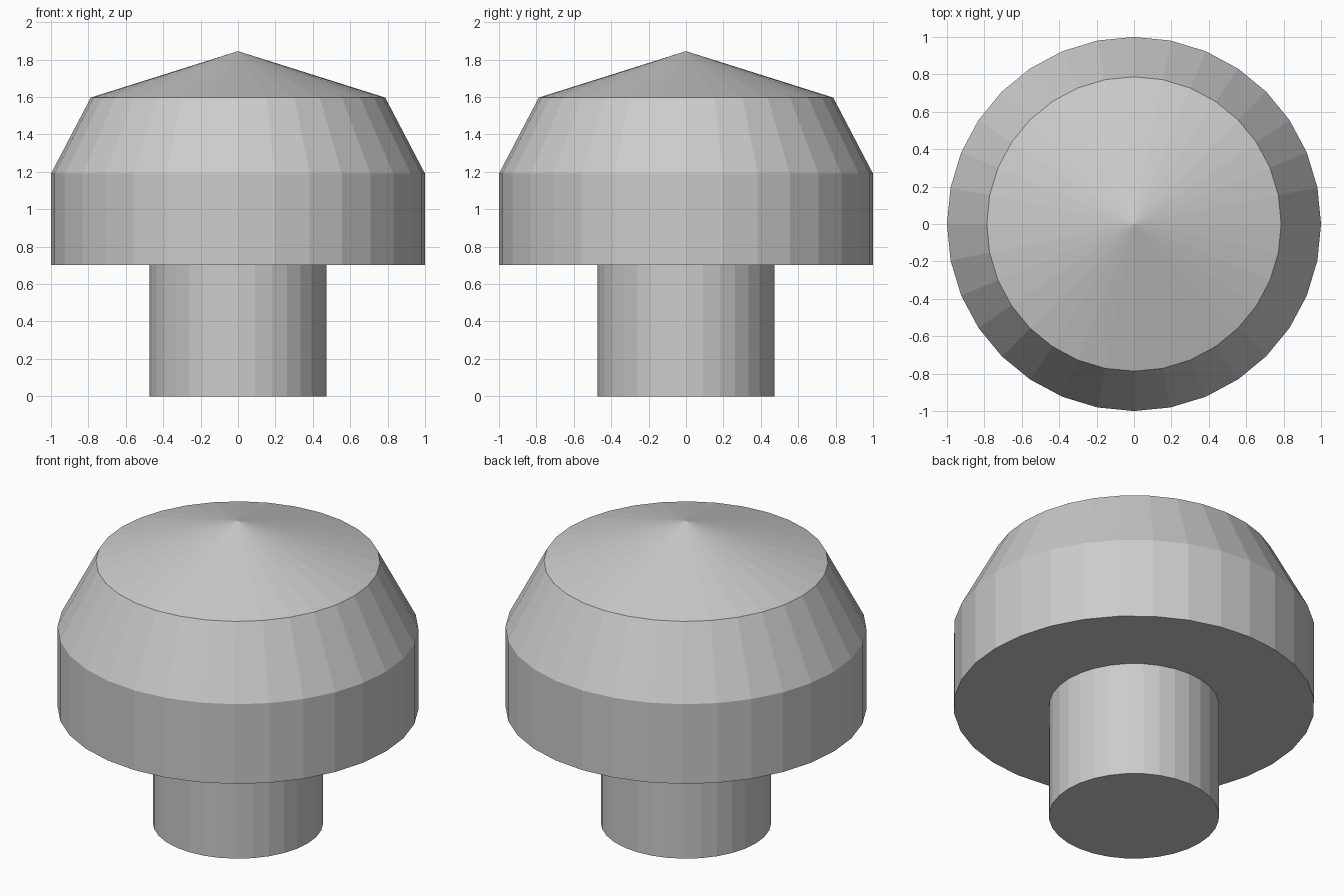
import bpy, bmesh, math

if "Cube" in bpy.data.objects:
    bpy.data.objects.remove(bpy.data.objects["Cube"])

SIDES = 32


def lathe(name, profile):
    """Revolve (radius, z) points into a closed, flat-faced solid; radius 0 makes a tip."""
    bm = bmesh.new()
    rings = []
    for r, z in profile:
        if r == 0:
            rings.append([bm.verts.new((0, 0, z))])
        else:
            rings.append([bm.verts.new((r * math.cos(a), r * math.sin(a), z))
                          for a in (2 * math.pi * i / SIDES for i in range(SIDES))])
    for low, high in zip(rings, rings[1:]):
        for i in range(SIDES):
            j = (i + 1) % SIDES
            if len(high) == 1:
                bm.faces.new((low[i], low[j], high[0]))
            else:
                bm.faces.new((low[i], low[j], high[j], high[i]))
    # flat end caps
    bm.faces.new(rings[0][::-1])
    if len(rings[-1]) > 1:
        bm.faces.new(rings[-1])
    bmesh.ops.recalc_face_normals(bm, faces=bm.faces)
    mesh = bpy.data.meshes.new(name)
    bm.to_mesh(mesh)
    bm.free()
    obj = bpy.data.objects.new(name, mesh)
    bpy.context.collection.objects.link(obj)
    return obj


# round stem, meeting the underside of the cap
lathe("stem", [(0.472, 0), (0.472, 0.705)])

# cap: straight rim, sloped shoulder, shallow conical top
lathe("cap", [(1.0, 0.703), (1.0, 1.19), (0.787, 1.597), (0, 1.845)])
